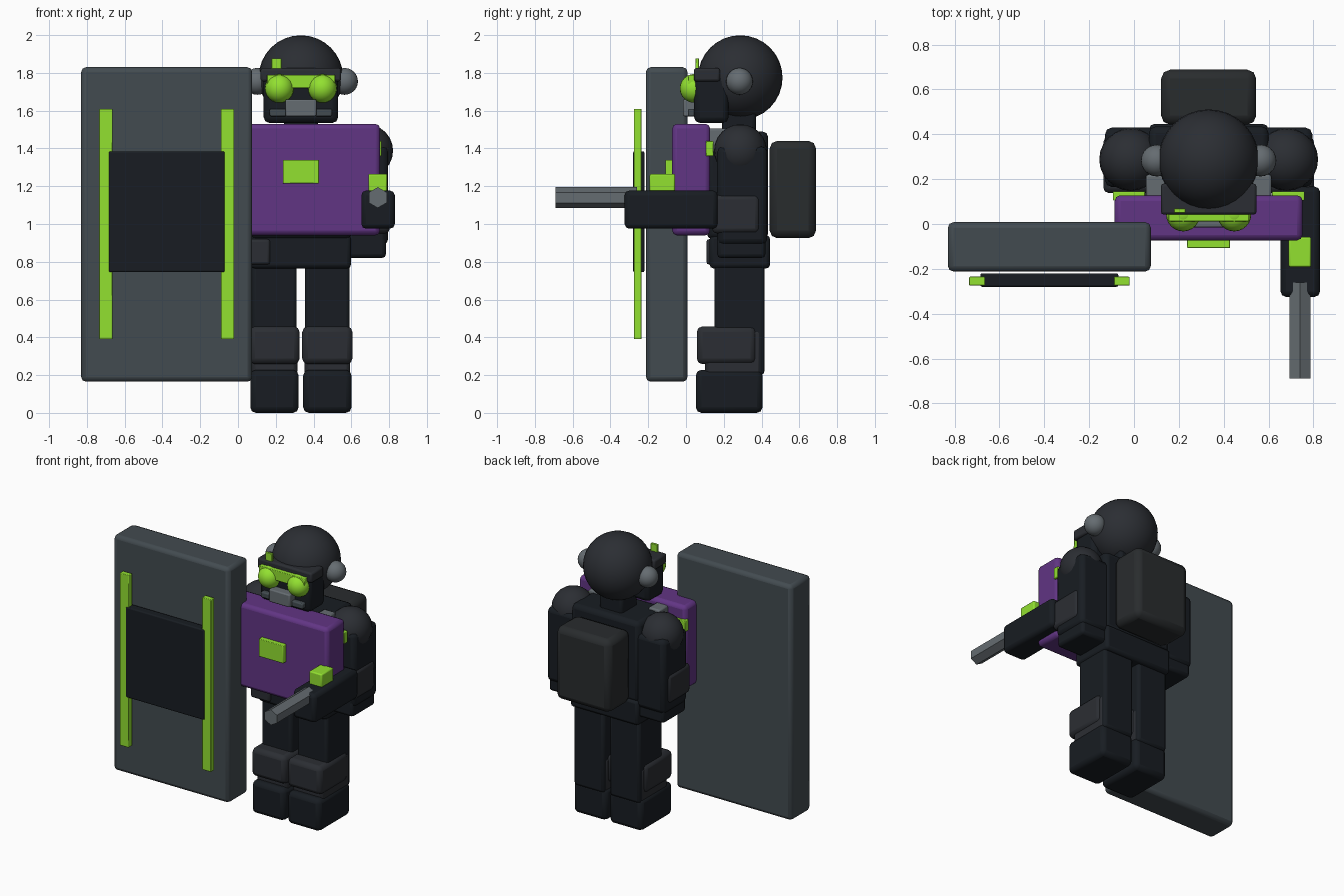
import bpy, math

if "Cube" in bpy.data.objects:
    bpy.data.objects.remove(bpy.data.objects["Cube"])

CX = 0.333  # centre line of the figure


def mat(name, rgb):
    m = bpy.data.materials.new(name)
    m.diffuse_color = (*rgb, 1)
    m.use_nodes = True
    m.node_tree.nodes["Principled BSDF"].inputs["Base Color"].default_value = m.diffuse_color
    return m


BLACK = mat("black", (0.009, 0.012, 0.016))
DARK = mat("charcoal", (0.024, 0.027, 0.033))
PACK = mat("pack_grey", (0.022, 0.025, 0.027))
SLATE = mat("slate", (0.055, 0.07, 0.08))
GREY = mat("mid_grey", (0.13, 0.15, 0.165))
PURPLE = mat("purple", (0.12, 0.035, 0.23))
GREEN = mat("green", (0.29, 0.75, 0.03))


def finish(name, m):
    ob = bpy.context.object
    ob.name = name
    ob.data.materials.append(m)
    return ob


def box(name, x, y, z, m, bevel=0.02):
    """Bevelled box from (min, max) pairs on each axis."""
    bpy.ops.mesh.primitive_cube_add(size=1, location=[(a + b) / 2 for a, b in (x, y, z)])
    ob = finish(name, m)
    ob.scale = [b - a for a, b in (x, y, z)]
    bpy.ops.object.transform_apply(location=False, rotation=False, scale=True)
    if bevel:
        mod = ob.modifiers.new("bevel", 'BEVEL')
        mod.width, mod.segments = bevel, 2
        bpy.ops.object.shade_smooth_by_angle(angle=math.radians(40))
    return ob


def ball(name, loc, r, m, seg=24):
    bpy.ops.mesh.primitive_uv_sphere_add(segments=seg, ring_count=seg // 2, radius=r, location=loc)
    ob = finish(name, m)
    bpy.ops.object.shade_smooth()
    return ob


def side_box(name, s, off, hw, y, z, m, bevel=0.02):
    """Box on side s (-1 or 1) of the figure's centre line."""
    c = CX + s * off
    return box(name, (c - hw, c + hw), y, z, m, bevel)


def mid_box(name, hw, y, z, m, bevel=0.02):
    return side_box(name, 0, 0, hw, y, z, m, bevel)


# Shield
box("shield", (-0.83, 0.075), (-0.212, 0.008), (0.165, 1.83), SLATE, 0.025)
box("shield_panel", (-0.685, -0.07), (-0.28, -0.22), (0.745, 1.385), BLACK, 0.008)
for n, x in (("left", -0.70), ("right", -0.055)):
    box("shield_stripe_" + n, (x - 0.035, x + 0.035), (-0.275, -0.235), (0.39, 1.61), GREEN, 0.004)

# Trunk
mid_box("torso", 0.267, (0.11, 0.435), (0.92, 1.49), BLACK, 0.03)
mid_box("vest", 0.419, (-0.073, 0.128), (0.94, 1.53), PURPLE, 0.025)
mid_box("vest_badge", 0.096, (-0.108, -0.06), (1.215, 1.34), GREEN, 0.004)
mid_box("belt", 0.265, (0.125, 0.445), (0.765, 0.94), BLACK)
box("belt_pouch", (0.02, 0.17), (0.108, 0.2), (0.785, 0.92), DARK, 0.015)
mid_box("backpack", 0.212, (0.443, 0.688), (0.925, 1.44), PACK, 0.04)
mid_box("neck", 0.09, (0.19, 0.37), (1.45, 1.62), BLACK)

# Head
ball("helmet", (CX, 0.287, 1.775), 0.224, DARK, 32)
mid_box("face", 0.197, (0.043, 0.225), (1.535, 1.8), BLACK, 0.03)
mid_box("brow", 0.213, (0.042, 0.18), (1.755, 1.825), DARK, 0.012)
mid_box("goggle_bar", 0.18, (0.012, 0.06), (1.72, 1.79), GREEN, 0.004)
mid_box("mouth_filter", 0.082, (-0.015, 0.06), (1.57, 1.66), GREY, 0.008)
box("brow_marker", (0.178, 0.23), (0.05, 0.068), (1.77, 1.877), GREEN, 0.003)

for s, n in ((-1, "left"), (1, "right")):
    ball("goggle_" + n, (CX + s * 0.114, 0.043, 1.718), 0.076, GREEN)
    ball("earpiece_" + n, (CX + s * 0.231, 0.283, 1.755), 0.071, GREY)
    side_box("cheek_filter_" + n, s, 0.12, 0.045, (0.01, 0.06), (1.57, 1.61), SLATE, 0.008)
    # Shoulder straps and tabs
    side_box("strap_" + n, s, 0.235, 0.045, (0.11, 0.22), (1.38, 1.505), GREY, 0.01)
    side_box("shoulder_tab_" + n, s, 0.355, 0.072, (0.105, 0.145), (1.36, 1.44), GREEN, 0.004)
    # Arms
    ball("shoulder_" + n, (CX + s * 0.348, 0.288, 1.388), 0.14, DARK)
    side_box("arm_" + n, s, 0.347, 0.115, (0.165, 0.43), (0.89, 1.41), BLACK, 0.03)
    side_box("elbow_pad_" + n, s, 0.355, 0.115, (0.138, 0.39), (0.95, 1.155), DARK, 0.025)
    side_box("glove_" + n, s, 0.342, 0.108, (0.165, 0.42), (0.82, 0.965), BLACK)
    # Legs
    side_box("leg_" + n, s, 0.14, 0.118, (0.15, 0.415), (0.2, 0.8), BLACK)
    side_box("shin_guard_" + n, s, 0.14, 0.121, (0.1, 0.4), (0.2, 0.44), DARK)
    side_box("knee_pad_" + n, s, 0.14, 0.133, (0.057, 0.372), (0.258, 0.458), DARK, 0.03)
    side_box("boot_" + n, s, 0.14, 0.128, (0.052, 0.405), (0, 0.228), BLACK, 0.03)

# Arm-mounted launcher
box("launcher_body", (0.653, 0.83), (-0.325, 0.167), (0.975, 1.177), BLACK, 0.025)
box("launcher_sight", (0.69, 0.79), (-0.192, -0.058), (1.17, 1.265), GREEN, 0.008)
bpy.ops.mesh.primitive_cylinder_add(vertices=6, radius=0.055, depth=0.43,
                                    location=(0.74, -0.475, 1.14), rotation=(math.pi / 2, 0, 0))
finish("launcher_barrel", GREY)
